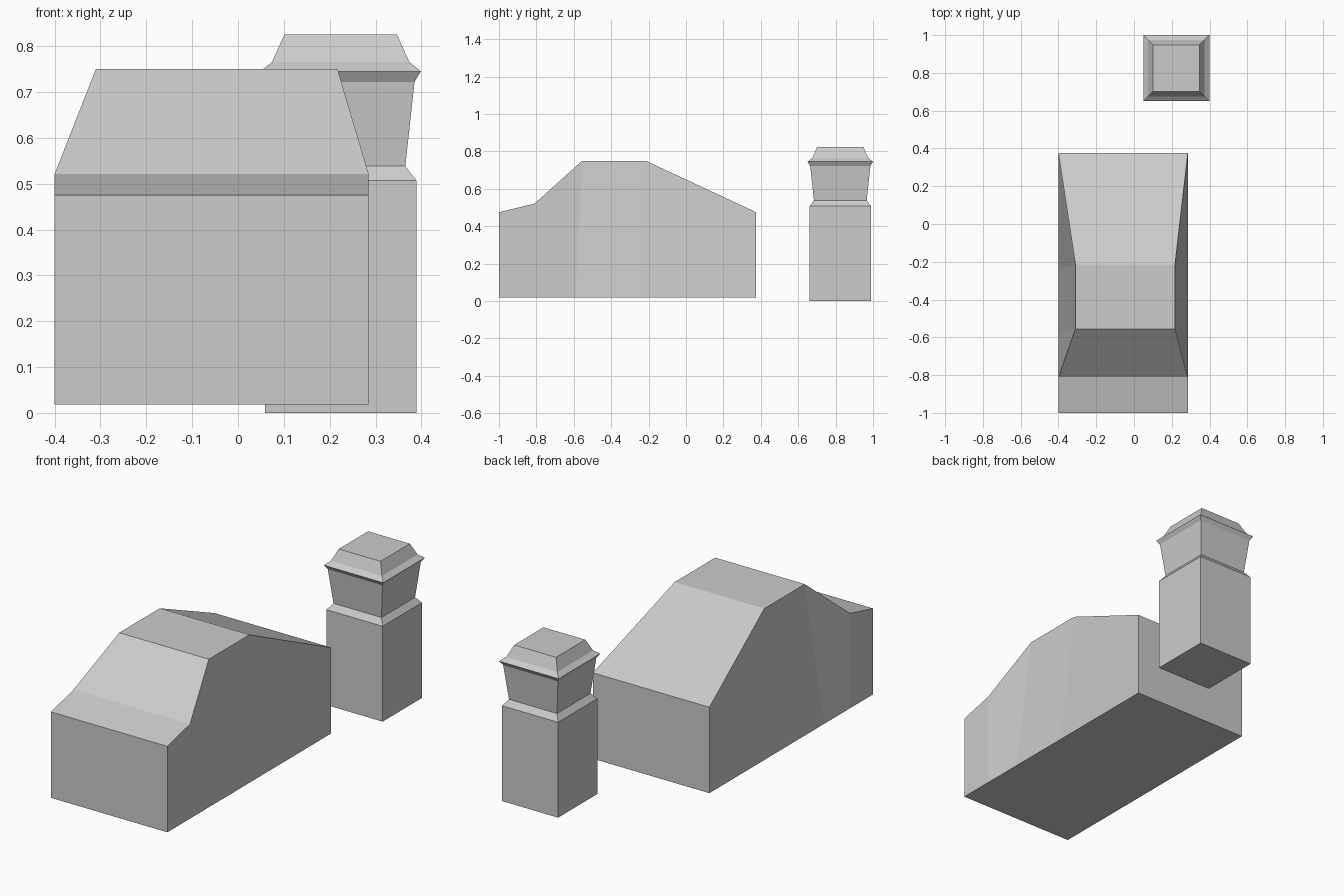
import bpy, bmesh

if "Cube" in bpy.data.objects:
    bpy.data.objects.remove(bpy.data.objects["Cube"])


def loft(name, rings):
    """Skin a stack of four-point rings and cap both ends."""
    bm = bmesh.new()
    loops = [[bm.verts.new(p) for p in ring] for ring in rings]
    for a, b in zip(loops, loops[1:]):
        for i in range(4):
            j = (i + 1) % 4
            bm.faces.new((a[i], a[j], b[j], b[i]))
    bm.faces.new(loops[0])
    bm.faces.new(loops[-1])
    bmesh.ops.recalc_face_normals(bm, faces=bm.faces[:])
    mesh = bpy.data.meshes.new(name)
    bm.to_mesh(mesh)
    bm.free()
    obj = bpy.data.objects.new(name, mesh)
    bpy.context.collection.objects.link(obj)
    return obj


# Car-shaped block: sections along y as (bottom y, top y, top z, top left x, top right x)
LEFT, RIGHT, FLOOR = -0.40, 0.285, 0.018
sections = [
    (-1.0, -1.0, 0.475, LEFT, RIGHT),
    (-0.81, -0.81, 0.521, LEFT, RIGHT),
    (-0.59, -0.555, 0.75, -0.31, 0.217),
    (-0.24, -0.215, 0.75, -0.31, 0.217),
    (0.375, 0.375, 0.475, LEFT, RIGHT),
]
loft("car_body", [
    [(LEFT, yb, FLOOR), (RIGHT, yb, FLOOR), (xr, yt, z), (xl, yt, z)]
    for yb, yt, z, xl, xr in sections])

# Square pump tower: profile as (height, half width)
CX, CY = 0.224, 0.825
profile = [(0, 0.165), (0.507, 0.165), (0.538, 0.141), (0.722, 0.161),
           (0.745, 0.175), (0.765, 0.15), (0.825, 0.123)]
loft("pump_tower", [
    [(CX + sx * h, CY + sy * h, z) for sx, sy in ((-1, -1), (1, -1), (1, 1), (-1, 1))]
    for z, h in profile])
